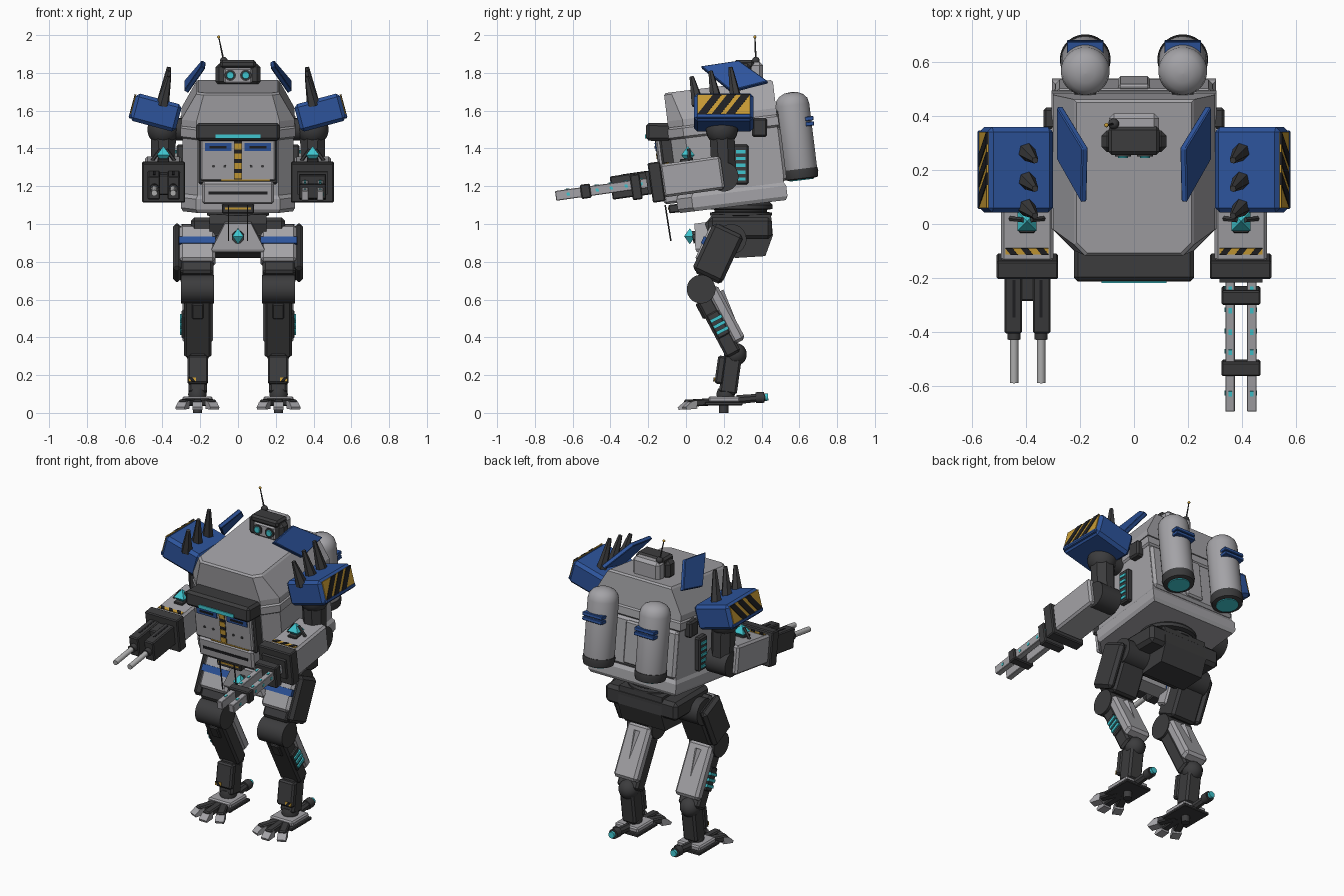
import bpy, bmesh, math
from mathutils import Matrix, Vector, Euler

if "Cube" in bpy.data.objects:
    bpy.data.objects.remove(bpy.data.objects["Cube"])

def mat(name, r, g, b):
    m = bpy.data.materials.new(name)
    m.diffuse_color = (r, g, b, 1)
    m.use_nodes = True
    m.node_tree.nodes["Principled BSDF"].inputs["Base Color"].default_value = m.diffuse_color
    return m

GREY = mat("armour grey", .37, .365, .385)
STEEL = mat("light steel", .47, .47, .47)
DARK = mat("dark metal", .045, .045, .047)
BLACK = mat("black", .014, .014, .016)
BLUE = mat("blue paint", .026, .088, .33)
YEL = mat("warning yellow", .58, .33, .035)
CYAN = mat("cyan glow", .05, .56, .62)

def frame(loc, rx=0, ry=0, rz=0):
    return Matrix.Translation(loc) @ Euler([math.radians(a) for a in (rx, ry, rz)]).to_matrix().to_4x4()

I = Matrix()
SIDE = Matrix(((0, 0, 1, 0), (1, 0, 0, 0), (0, 1, 0, 0), (0, 0, 0, 1)))  # profile (y,z) pushed along x

def finish(bm, name, m, M=I, bev=0, smooth=False, mirror=False):
    bmesh.ops.recalc_face_normals(bm, faces=bm.faces[:])
    if bev:
        bmesh.ops.bevel(bm, geom=bm.edges[:], offset=bev, segments=1, profile=.5, affect='EDGES')
    if smooth:
        for f in bm.faces:
            f.smooth = True
        for e in bm.edges:
            e.smooth = e.calc_face_angle(0) < .6
    bm.transform(M)
    for k in range(2 if mirror else 1):
        if k:
            bm.transform(Matrix.Diagonal((-1, 1, 1, 1)))
            bmesh.ops.reverse_faces(bm, faces=bm.faces[:])
        n = name + ("_left", "_right")[k] if mirror else name
        me = bpy.data.meshes.new(n)
        bm.to_mesh(me)
        me.materials.append(m)
        bpy.context.collection.objects.link(bpy.data.objects.new(n, me))
    bm.free()

def loft(name, m, rings, M=I, **k):
    bm = bmesh.new()
    vs = [[bm.verts.new(p) for p in r] for r in rings]
    n = len(rings[0])
    for a, b in zip(vs, vs[1:]):
        for i in range(n):
            bm.faces.new((a[i], a[(i + 1) % n], b[(i + 1) % n], b[i]))
    bm.faces.new(vs[0][::-1])
    bm.faces.new(vs[-1])
    finish(bm, name, m, M, **k)

def box(name, m, x, y, z, M=I, bev=0, **k):
    loft(name, m, [[(x[0], y[0], h), (x[1], y[0], h), (x[1], y[1], h), (x[0], y[1], h)] for h in z], M, bev=bev, **k)

def prism(name, m, pts, d0, d1, M=I, **k):
    loft(name, m, [[(p[0], p[1], d) for p in pts] for d in (d0, d1)], M, **k)

def lathe(name, m, prof, n=24, M=I, **k):
    k.setdefault("smooth", n > 8)
    loft(name, m, [[(r * math.cos(2 * math.pi * (i + .5) / n), r * math.sin(2 * math.pi * (i + .5) / n), z)
                    for i in range(n)] for r, z in prof], M, **k)

def rod(name, m, a, b, r1, r2=None, n=16, M=I, **k):
    a, b = Vector(a), Vector(b)
    R = M @ Matrix.Translation(a) @ (b - a).to_track_quat('Z', 'Y').to_matrix().to_4x4()
    lathe(name, m, [(r1, 0), (r1 if r2 is None else r2, (b - a).length)], n, R, **k)

def ball(name, m, c, r, **k):
    lathe(name, m, [(max(.001, r * math.sin(t * math.pi / 12)), -r * math.cos(t * math.pi / 12)) for t in range(13)],
          24, Matrix.Translation(c) @ Matrix.Rotation(math.pi / 2, 4, 'Y'), **k)

def hazard(name, M, w, h, n, **k):
    # yellow plate with slanted black bars, in local xy
    prism(name + "_plate", YEL, [(-w/2, -h/2), (w/2, -h/2), (w/2, h/2), (-w/2, h/2)], 0, .006, M, **k)
    s, d = min(h * .8, w / n * .9), w / n * .5
    for i in range(n):
        x = -w / 2 + (w - s - d) * (i + .5) / n + (w - s - d) / n * (i - (n - 1) / 2) * .5
        prism(f"{name}_stripe_{i}", BLACK, [(x, -h/2), (x + d, -h/2), (x + d + s, h/2), (x + s, h/2)], .001, .009, M, **k)

# ---- hull, leaning forward
H = frame((0, .21, 1.41), 7)
def plan(z, s=1, x=.3, c=.08, f=.29, b=.29):
    return [(px * s, py * s, z) for px, py in
            ((-x, b), (-x, -f + c), (-x + c, -f), (x - c, -f), (x, -f + c), (x, b))]
loft("hull_body", GREY, [plan(-.27, .97), plan(.1, .98)], H)
loft("hull_skirt", GREY, [plan(-.32, .97), plan(-.3, 1.01), plan(-.245, 1.01), plan(-.225, .97)], H)
loft("hull_band", GREY, [plan(.07, .98), plan(.08, 1.015), plan(.125, 1.015), plan(.135, .98)], H)
loft("hull_cap", GREY, [plan(.135), plan(.17), plan(.31, 1, .222, .04), plan(.32, 1, .212, .04, .28, .28)], H)
box("back_slab", GREY, (-.29, .29), (.2, .3), (-.22, .07), H, .015)
box("back_plate", GREY, (-.06, .06), (.29, .315), (-.2, .06), H, .01)

# ---- chest hatch
box("hatch_frame", DARK, (-.21, .21), (-.345, -.27), (-.16, .1), H, .01)
box("hatch_upper", GREY, (-.198, .198), (-.365, -.28), (-.138, .085), H, .008)
box("hatch_lower", GREY, (-.19, .19), (-.36, -.27), (-.265, -.143), H, .012)
box("hatch_slot", BLACK, (-.155, .155), (-.363, -.35), (-.212, -.196), H)
box("hatch_line", YEL, (-.09, .17), (-.367, -.36), (-.138, -.13), H)
box("chin_block", DARK, (-.085, .085), (-.34, -.25), (-.315, -.27), H, .006)
box("chin_stripe", YEL, (-.07, .07), (-.343, -.335), (-.293, -.283), H)
box("hatch_blue", BLUE, (.035, .175), (-.371, -.36), (.022, .064), H, mirror=True)
box("hatch_blue_slot", BLACK, (.06, .15), (-.374, -.36), (.036, .048), H, mirror=True)
box("hatch_outline", BLACK, (-.02, .02), (-.368, -.36), (-.13, .08), H)
for i in range(4):
    box(f"hatch_centre_yellow_{i}", YEL, (-.019, .019), (-.371, -.36), (-.125 + i * .052, -.095 + i * .052), H)
for x in (.07, .13):
    rod(f"hatch_rivet_{x}", DARK, (x, -.36, -.06), (x, -.37, -.06), .008, n=8, M=H, mirror=True)
V = H @ frame((0, -.345, .118), -8)
box("visor", DARK, (-.222, .222), (-.065, .07), (-.045, .05), V, .015)
box("visor_glow", CYAN, (-.12, .12), (-.071, -.06), (-.034, -.012), V)
rod("whisker", DARK, (.05, -.11, 1.1), (.05, -.08, .91), .004, n=6, mirror=True)

# ---- side vents on the hull
box("vent", DARK, (.285, .325), (.25, .33), (1.21, 1.42), I, .008, mirror=True)
for i in range(5):
    box(f"vent_bar_{i}", CYAN, (.3, .331), (.265, .315), (1.23 + i * .036, 1.247 + i * .036), mirror=True)
box("hull_side_box", DARK, (.28, .335), (.35, .43), (1.46, 1.56), I, .01, mirror=True)

# ---- head and aerial
box("head_hood", DARK, (-.12, .12), (.265, .345), (1.735, 1.85), I, .02)
box("head_brow", DARK, (-.095, .095), (.255, .36), (1.825, 1.868), I, .012)
box("head_face", GREY, (-.075, .075), (.257, .3), (1.745, 1.825), I, .008)
box("head_back", GREY, (-.092, .092), (.33, .408), (1.73, 1.858), I, .018)
rod("eye_ring", DARK, (.041, .27, 1.787), (.041, .25, 1.787), .03, mirror=True)
rod("eye", CYAN, (.041, .27, 1.787), (.041, .243, 1.787), .024, .018, mirror=True)
ball("aerial_base", DARK, (-.075, .37, 1.865), .02)
rod("aerial", DARK, (-.075, .37, 1.86), (-.102, .365, 1.99), .005, .003, 8)
ball("aerial_tip", YEL, (-.102, .365, 1.99), .008)

# ---- blue collar fins
fin = [Vector(p) for p in ((.185, .08, 1.83), (.18, .28, 1.86), (.275, .435, 1.75), (.275, .24, 1.7))]
nrm = (fin[2] - fin[0]).cross(fin[3] - fin[1]).normalized() * .013
loft("collar_fin", BLUE, [[p - nrm for p in fin], [p + nrm for p in fin]], bev=.004, mirror=True)

# ---- back thrusters
B = frame((.18, .583, 1.47), 7)
lathe("thruster", GREY, [(.085, -.2), (.09, -.17), (.09, .16), (.083, .19), (.065, .212), (.035, .226), (.002, .23)], 32, B, mirror=True)
lathe("thruster_nozzle", DARK, [(.07, -.235), (.088, -.23), (.094, -.2), (.092, -.18)], 32, B, mirror=True)
lathe("thruster_glow", CYAN, [(.064, -.24), (.064, -.2)], 32, B, mirror=True)
for z in (.04, .068):
    box(f"thruster_strap_{z}", BLUE, (-.068, .068), (.055, .102), (z, z + .022), B, .003, mirror=True)
box("thruster_mount", DARK, (-.04, .04), (-.12, -.06), (-.12, .14), B, mirror=True)

# ---- shoulders
P = frame((.435, .2, 1.59), 0, -15)
box("shoulder_pod", BLUE, (-.125, .125), (-.158, .158), (-.075, .075), P, .018, mirror=True)
box("shoulder_trim", BLUE, (-.1, .133), (-.145, .145), (-.065, -.04), P, .006, mirror=True)
hazard("shoulder_hazard", P @ Matrix.Translation((.124, 0, .01)) @ SIDE, .28, .11, 3, mirror=True)
for i, (y, h) in enumerate(((.065, .14), (.165, .17), (.27, .19))):
    rod(f"shoulder_spike_{i}", DARK, (.4, y, 1.63), (.365, y - .035, 1.64 + h), .036, .012, 6, mirror=True)
ball("shoulder_joint", DARK, (.395, .19, 1.5), .085, mirror=True)
rod("shoulder_axle", DARK, (.26, .2, 1.5), (.4, .2, 1.5), .06, mirror=True)
rod("upper_arm", DARK, (.395, .19, 1.5), (.395, .2, 1.25), .072, .068, 8, mirror=True)
rod("elbow", DARK, (.325, .2, 1.25), (.465, .2, 1.25), .078, n=24, mirror=True)

# ---- forearms
F = frame((.395, .03, 1.25), 8)
box("forearm", GREY, (-.097, .097), (-.16, .165), (-.088, .088), F, .012, mirror=True)
box("forearm_cuff", DARK, (-.115, .112), (-.222, -.155), (-.108, .104), F, .006, mirror=True)
hazard("forearm_hazard", F @ Matrix.Translation((0, -.12, .086)), .16, .024, 3, mirror=True)
lathe("forearm_crystal", CYAN, [(.002, -.04), (.05, 0), (.002, .045)], 4, frame((.395, .01, 1.365)), mirror=True)
box("crystal_base", DARK, (-.03, .03), (-.05, .02), (.08, .1), F, .004, mirror=True)
for s in (-1, 1):
    rod(f"crystal_clasp_{s}", DARK, (.395 + s * .06, .02, 1.335), (.395 + s * .015, .015, 1.395), .01, n=6, mirror=True)
# twin cannon on one side
G = frame((-.393, .03, 1.25), 8)
box("cannon_bridge", DARK, (-.085, .085), (-.31, -.2), (-.055, .055), G, .006)
for s in (-1, 1):
    box(f"cannon_block_{s}", DARK, sorted((s * .02, s * .085)), (-.43, -.2), (-.062, .062), G, .006)
    box(f"cannon_slot_{s}", BLACK, (s * .05 - .006, s * .05 + .006), (-.37, -.23), (.055, .064), G)
    rod(f"cannon_collar_{s}", DARK, (s * .05, -.42, 0), (s * .05, -.46, 0), .024, M=G)
    rod(f"cannon_barrel_{s}", STEEL, (s * .05, -.44, 0), (s * .05, -.622, 0), .016, M=G)
# rail gun on the other
for s in (-1, 1):
    box(f"rail_{s}", GREY, (s * .04 - .018, s * .04 + .018), (-.727, -.2), (-.026, .026), F, .003)
    for i, y in enumerate((-.27, -.35, -.43, -.505, -.66)):
        box(f"rail_light_{s}_{i}", CYAN, (s * .04 - .006, s * .04 + .006), (y - .01, y + .01), (0, .03), F)
        box(f"rail_side_light_{s}_{i}", CYAN, sorted((s * .04, s * .06)), (y - .008, y + .008), (-.008, .008), F)
box("rail_clamp_rear", DARK, (-.072, .072), (-.325, -.272), (-.08, .055), F, .006)
box("rail_clamp_front", DARK, (-.072, .072), (-.593, -.54), (-.036, .04), F, .006)
box("rail_mount", DARK, (-.08, .08), (-.24, -.2), (-.06, .06), F)

# ---- waist and pelvis
lathe("waist", DARK, [(.12, .98), (.13, 1.04), (.165, 1.045), (.165, 1.06), (.14, 1.065), (.14, 1.075), (.17, 1.08), (.17, 1.1), (.14, 1.13)],
      32, frame((0, .29, 0)))
prism("pelvis", DARK, [(.1, 1.0), (.14, 1.05), (.45, 1.05), (.46, .94), (.42, .83), (.26, .82), (.13, .92)], -.15, .15, SIDE)
box("hip_beam", DARK, (-.25, .25), (.12, .455), (.92, 1.035), I, .02)
rod("hip_axle", DARK, (-.3, .24, .92), (.3, .24, .92), .08, n=24)
Q = frame((0, .075, .935), 8)
loft("groin_plate", GREY, [[(-x, a, z), (x, a, z), (x, b, z), (-x, b, z)]
                           for x, a, b, z in ((.135, -.03, .06, -.08), (.14, -.035, .06, -.065), (.07, -.02, .06, .07))], Q)
rod("groin_socket", DARK, (0, -.01, 0), (0, -.04, 0), .035, n=8, M=Q)
lathe("groin_crystal", CYAN, [(.002, -.04), (.042, 0), (.002, .04)], 4, frame((0, .02, .935)), mirror=False)

# ---- legs
T = frame((.215, .17, .85), -25)
box("thigh", DARK, (-.085, .09), (-.07, .085), (-.15, .14), T, .015, mirror=True)
box("thigh_armour", GREY, (-.095, .095), (-.097, .0), (-.09, .12), T, .015, mirror=True)
box("thigh_band", BLUE, (-.097, .097), (-.104, -.03), (.005, .045), T, mirror=True)
box("thigh_outer_plate", DARK, (.085, .13), (-.088, .088), (-.14, .135), T, .018, mirror=True)
rod("knee", DARK, (.128, .08, .655), (.302, .08, .655), .076, n=24, mirror=True)
K = frame((.213, .17, .48), 28)
box("shin", DARK, (-.072, .072), (-.05, .035), (-.19, .19), K, .012, mirror=True)
box("calf", GREY, (-.08, .08), (.02, .088), (-.145, .18), K, .016, mirror=True)
loft("calf_ridge", GREY, [[(-w, .08, z), (w, .08, z), (0, .085 + w * .7, z)] for w, z in ((.003, -.04), (.03, .14))], K, mirror=True)
box("shin_vent", DARK, (.06, .085), (-.04, .03), (-.08, .06), K, .006, mirror=True)
for i in range(3):
    box(f"shin_vent_bar_{i}", CYAN, (.07, .093), (-.034, .034), (-.058 + i * .035, -.04 + i * .035), K, mirror=True)
box("shin_front_box", DARK, (-.03, .03), (-.062, -.04), (.05, .14), K, .006, mirror=True)
ball("ankle_joint", DARK, (.213, .262, .31), .06, mirror=True)
A = frame((.213, .235, .22), -8)
box("lower_leg", DARK, (-.048, .048), (-.045, .05), (-.12, .12), A, .012, mirror=True)
box("lower_leg_guard", DARK, (-.055, .055), (-.075, -.03), (-.075, .075), A, .01, mirror=True)
hazard("lower_leg_mark", A @ frame((.03, -.074, -.055), 90), .04, .022, 1, mirror=True)
lathe("foot_joint", DARK, [(.045, .08), (.05, .1), (.04, .13)], 24, frame((.215, .21, 0)), mirror=True)

# ---- feet
box("foot_plate", GREY, (.135, .295), (.12, .285), (.055, .088), I, .008, mirror=True)
box("foot_sole", DARK, (.125, .305), (.1, .3), (.04, .058), I, .004, mirror=True)
rod("foot_pin", DARK, (.215, .2, .05), (.215, .2, 0), .025, n=12, mirror=True)
rod("heel_spur", DARK, (.215, .27, .07), (.215, .42, .083), .026, .022, 8, mirror=True)
rod("heel_cap", DARK, (.215, .37, .08), (.215, .415, .083), .03, n=12, mirror=True)
rod("heel_glow", CYAN, (.215, .4, .082), (.215, .435, .084), .02, n=12, mirror=True)
for i, (a, l) in enumerate(((-24, .0), (0, .02), (24, .0))):
    D = frame((.215 + (i - 1) * .03, .13, .055), 3, 0, a)
    box(f"toe_{i}", DARK, (-.024, .024), (-.12 - l, .02), (-.016, .022), D, .007, mirror=True)
    prism(f"toe_claw_{i}", GREY, [(-.09 - l, -.028), (-.09 - l, .014), (-.12 - l, .01), (-.155 - l, -.016), (-.15 - l, -.03)],
          -.026, .026, D @ SIDE, mirror=True)
